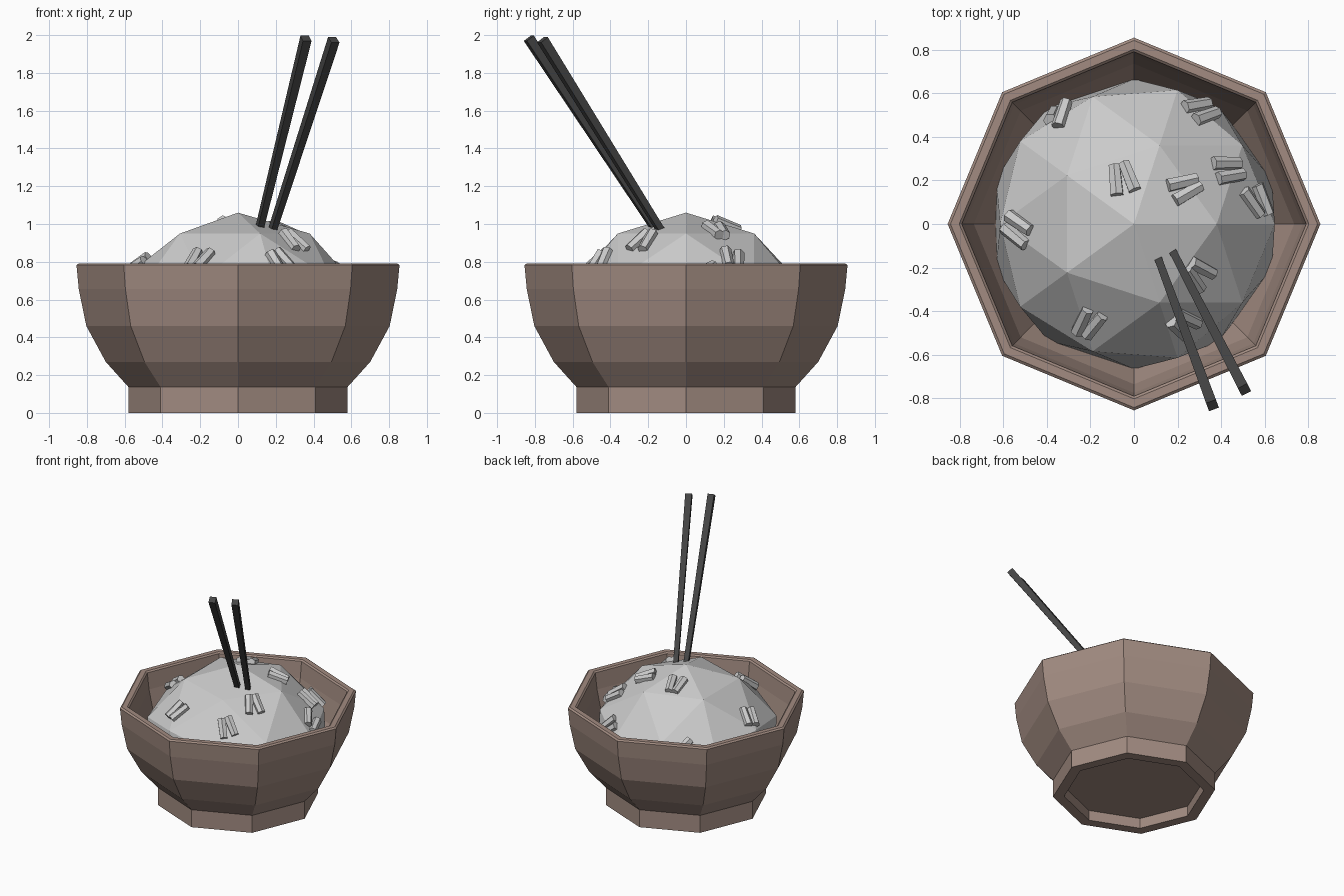
import bpy, bmesh
from math import cos, sin, pi, radians
from mathutils import Vector, Matrix
from mathutils.bvhtree import BVHTree

if "Cube" in bpy.data.objects:
    bpy.data.objects.remove(bpy.data.objects["Cube"])


def material(name, rgb):
    m = bpy.data.materials.new(name)
    m.diffuse_color = (*rgb, 1)
    m.use_nodes = True
    m.node_tree.nodes["Principled BSDF"].inputs["Base Color"].default_value = m.diffuse_color
    return m


def add_object(name, bm, mat=None):
    bmesh.ops.recalc_face_normals(bm, faces=bm.faces)
    me = bpy.data.meshes.new(name)
    bm.to_mesh(me)
    bm.free()
    ob = bpy.data.objects.new(name, me)
    bpy.context.collection.objects.link(ob)
    if mat:
        me.materials.append(mat)
    return ob


def lathe(profile, sides):
    """Revolve an (r, z) profile, capping both ends."""
    bm = bmesh.new()
    rings = [[bm.verts.new((r * cos(2 * pi * i / sides), r * sin(2 * pi * i / sides), z))
              for i in range(sides)] for r, z in profile]
    for a, b in zip(rings, rings[1:]):
        for i in range(sides):
            j = (i + 1) % sides
            bm.faces.new((a[i], a[j], b[j], b[i]))
    bm.faces.new(rings[0])
    bm.faces.new(rings[-1])
    return bm


brown = material("brown_clay", (0.36, 0.26, 0.22))
dark = material("dark_wood", (0.06, 0.06, 0.06))

# Octagonal bowl: recessed foot, outer wall, rim, inner wall
bowl_profile = [(0.50, 0.08), (0.50, 0), (0.58, 0), (0.58, 0.137), (0.70, 0.27),
                (0.803, 0.46), (0.843, 0.655), (0.855, 0.782), (0.842, 0.792),
                (0.802, 0.792), (0.79, 0.782), (0.775, 0.655), (0.735, 0.48),
                (0.64, 0.30), (0.53, 0.19)]
add_object("bowl", lathe(bowl_profile, 8), brown)

# Rice mound: upper half of a low icosphere, drawn in at the equator
bm = bmesh.new()
bmesh.ops.create_icosphere(bm, subdivisions=2, radius=1)
bmesh.ops.delete(bm, geom=[v for v in bm.verts if v.co.z < -0.01], context='VERTS')
for v in bm.verts:
    s = 0.665 if v.co.z < 0.1 else 0.722
    v.co = Vector((v.co.x * s, v.co.y * s, 0.32 + 0.74 * v.co.z))
bmesh.ops.holes_fill(bm, edges=[e for e in bm.edges if e.is_boundary], sides=0)
surface = BVHTree.FromBMesh(bm)
add_object("rice_mound", bm)

# Loose grains: pairs of short prisms lying on the mound (x, y, heading)
grains = [(-.37, .49, 65), (-.325, .50, 72), (.285, .54, 10), (.33, .49, 20),
          (-.083, .198, 95), (-.02, .215, 112), (.22, .19, 13), (.245, .14, 30),
          (.42, .275, 0), (.44, .215, 10), (.535, .095, -55), (.585, .11, -68),
          (-.52, .005, -35), (-.54, -.055, -40), (-.235, -.44, 65), (-.18, -.46, 50),
          (.31, -.20, -28), (.27, -.25, -55), (.245, -.43, -25), (.20, -.475, -45)]
for n, (x, y, a) in enumerate(grains):
    hit, normal, _, _ = surface.ray_cast(Vector((x, y, 2)), Vector((0, 0, -1)))
    # keep the heading as seen from above, laid into the sloping face
    h = Vector((cos(radians(a)), sin(radians(a)), 0))
    h.z = -(h.x * normal.x + h.y * normal.y) / normal.z
    h.normalize()
    rot = Matrix((normal.cross(h), normal, h)).transposed().to_4x4()
    bm = bmesh.new()
    bmesh.ops.create_cone(bm, cap_ends=True, segments=6, radius1=0.033,
                          radius2=0.029, depth=0.145)
    bm.transform(Matrix.Translation(hit + normal * 0.008) @ rot)
    add_object(f"rice_grain_{n + 1}", bm)

# Chopsticks: tapered square sticks stuck in the rice
sticks = [((0.117, -0.175, 0.99), (0.36, -0.832, 1.983)),
          ((0.188, -0.145, 0.985), (0.507, -0.76, 1.975))]
for n, (tip, top) in enumerate(sticks):
    tip, top = Vector(tip), Vector(top)
    tip = tip - (top - tip) * 0.08
    axis = top - tip
    bm = bmesh.new()
    bmesh.ops.create_cone(bm, cap_ends=True, segments=4, radius1=0.024,
                          radius2=0.034, depth=axis.length)
    bm.transform(Matrix.Translation((tip + top) / 2)
                 @ axis.to_track_quat('Z', 'Y').to_matrix().to_4x4()
                 @ Matrix.Rotation(pi / 4, 4, 'Z'))
    add_object(f"chopstick_{n + 1}", bm, dark)
